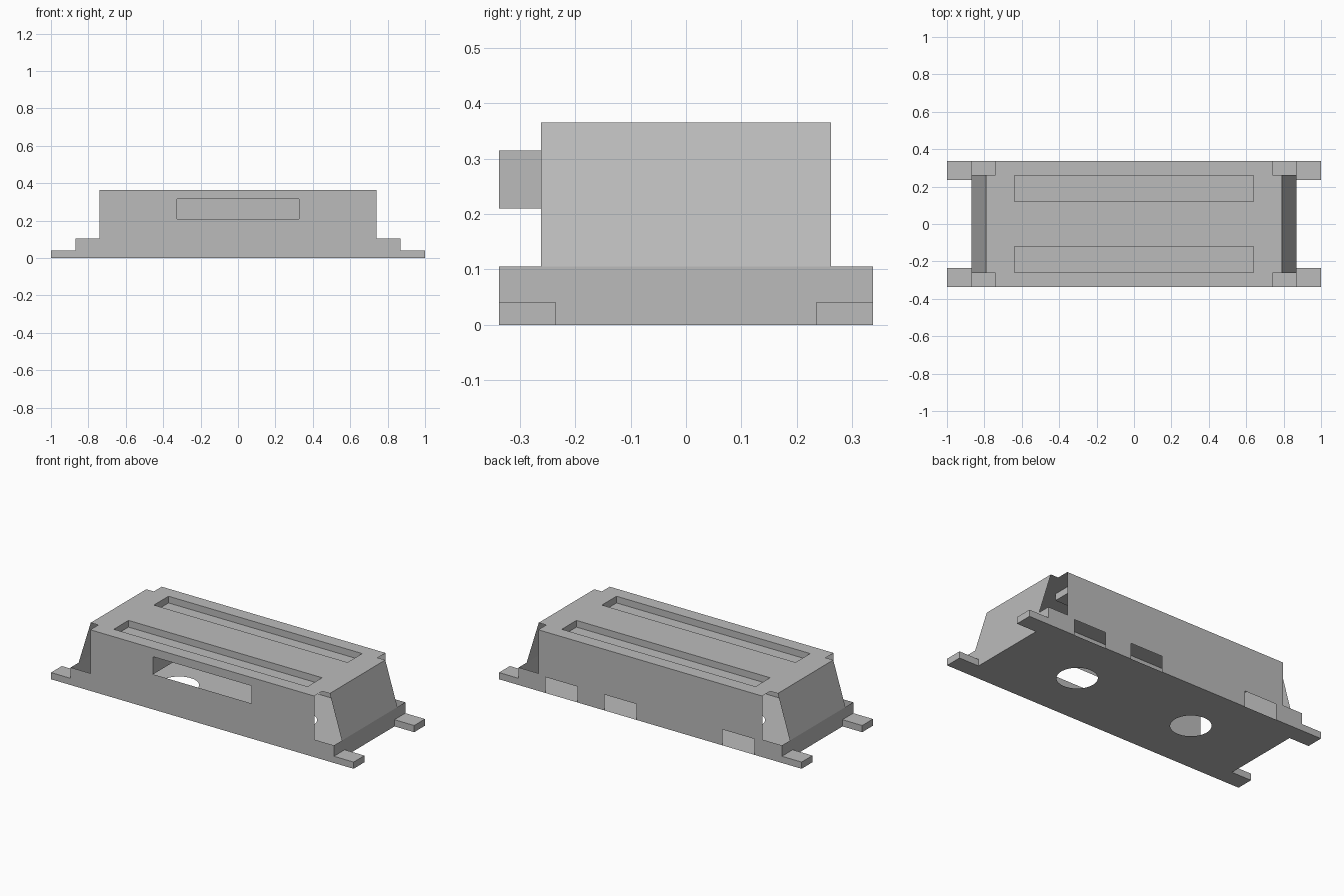
import bpy, bmesh, math
from mathutils import Vector

old = bpy.data.objects.get("Cube")
if old:
    bpy.data.objects.remove(old, do_unlink=True)

grey = bpy.data.materials.new("plain grey")
grey.use_nodes = True
COLOUR = (0.5, 0.5, 0.5, 1)
grey.diffuse_color = COLOUR
grey.node_tree.nodes["Principled BSDF"].inputs["Base Color"].default_value = COLOUR

# Main dimensions
END, SHOULDER, RIM = 0.87, 0.74, 0.79       # half lengths: base, side walls, top
DEPTH, PANEL = 0.337, 0.262                 # half depths: base, sloped ends
LOW, HIGH = 0.105, 0.365                    # heights: base edge, top
PAD_Y, PAD_H = 0.235, 0.04
SLOT_X, SLOT_LOW, SLOT_HIGH, SLOT_DEPTH = 0.325, 0.21, 0.315, 0.2
GROOVE_X, GROOVE_IN, GROOVE_OUT, GROOVE_DEPTH = 0.64, 0.12, 0.258, 0.04


def finish(name, bm):
    mesh = bpy.data.meshes.new(name)
    bm.to_mesh(mesh)
    bm.free()
    mesh.materials.append(grey)
    obj = bpy.data.objects.new(name, mesh)
    bpy.context.collection.objects.link(obj)
    return obj


def sheet(name, loops, place, normal):
    """Thin flat panel: first loop is the outline, the rest are openings."""
    bm = bmesh.new()
    edges = []
    for loop in loops:
        verts = [bm.verts.new(place(u, v)) for u, v in loop]
        edges += [bm.edges.new((a, b)) for a, b in zip(verts, verts[1:] + verts[:1])]
    bmesh.ops.triangle_fill(bm, use_beauty=True, edges=edges, normal=Vector(normal))
    for face in bm.faces:
        face.normal_update()
        if face.normal.dot(Vector(normal)) < 0:
            face.normal_flip()
    return finish(name, bm)


def rect(x0, x1, y0, y1):
    return [(x0, y0), (x1, y0), (x1, y1), (x0, y1)]


def circle(cx, cy, r, n=48):
    return [(cx + r * math.cos(math.tau * i / n), cy + r * math.sin(math.tau * i / n))
            for i in range(n)]


def box(name, lo, hi, drop=None):
    """Box between two corners; drop removes faces by a rule on the normal."""
    bm = bmesh.new()
    bmesh.ops.create_cube(bm, size=1)
    for v in bm.verts:
        v.co = [lo[i] + (v.co[i] + 0.5) * (hi[i] - lo[i]) for i in range(3)]
    bm.normal_update()
    if drop:
        gone = [f for f in bm.faces if drop(f.normal)]
        bmesh.ops.delete(bm, geom=gone, context='FACES')
    return finish(name, bm)


# Floor with two round openings
sheet("floor", [rect(-END, END, -DEPTH, DEPTH)] + [circle(s * 0.39, 0, 0.109) for s in (-1, 1)],
      lambda u, v: (u, v, 0), (0, 0, -1))

# Stepped front wall with one wide slot
upper = [(END, LOW), (SHOULDER, LOW), (SHOULDER, HIGH),
         (-SHOULDER, HIGH), (-SHOULDER, LOW), (-END, LOW)]
sheet("front_wall",
      [[(-END, 0), (END, 0)] + upper, rect(-SLOT_X, SLOT_X, SLOT_LOW, SLOT_HIGH)],
      lambda u, v: (u, -DEPTH, v), (0, -1, 0))

# Back wall with three cable openings along the bottom edge
bottom = [(-END, 0)]
for x0 in (-0.69, 0.09, 0.48):
    x1 = x0 + 0.212
    bottom += [(x0, 0), (x0, 0.095), (x1, 0.095), (x1, 0)]
sheet("back_wall", [bottom + [(END, 0)] + upper],
      lambda u, v: (u, DEPTH, v), (0, 1, 0))

# Top plate with notched corners and two long grooves
quarter = [(RIM, PANEL), (SHOULDER, PANEL), (SHOULDER, DEPTH)]
outline = (quarter + [(-x, y) for x, y in reversed(quarter)]
           + [(-x, -y) for x, y in quarter] + [(x, -y) for x, y in reversed(quarter)])
grooves = [(-GROOVE_OUT, -GROOVE_IN), (GROOVE_IN, GROOVE_OUT)]
sheet("top_plate", [outline] + [rect(-GROOVE_X, GROOVE_X, a, b) for a, b in grooves],
      lambda u, v: (u, v, HIGH), (0, 0, 1))
for label, (a, b) in zip(("front", "back"), grooves):
    tray = box(label + "_groove", (-GROOVE_X, a, HIGH - GROOVE_DEPTH), (GROOVE_X, b, HIGH),
               lambda n: n.z > 0.5)
    tray.data.flip_normals()

for side, s in (("left", 1), ("right", -1)):
    # Upright base strip and sloped panel closing each end
    sheet(side + "_end_base", [rect(-DEPTH, DEPTH, 0, LOW)],
          lambda u, v: (s * END, u, v), (s, 0, 0))
    slope = (END - RIM) / (HIGH - LOW)
    sheet(side + "_end_panel", [rect(-PANEL, PANEL, LOW, HIGH)],
          lambda u, v: (s * (END - (v - LOW) * slope), u, v), (s, 0, slope))
    # Cheek beside the front slot
    sheet(side + "_slot_cheek", [rect(-DEPTH, SLOT_DEPTH - DEPTH, SLOT_LOW, SLOT_HIGH)],
          lambda u, v: (s * SLOT_X, u, v), (s, 0, 0))
    # Mounting pads at the corners
    for label, t in (("front", -1), ("back", 1)):
        xs, ys = sorted((s * END, s)), sorted((t * PAD_Y, t * DEPTH))
        box(f"{label}_{side}_pad", (xs[0], ys[0], 0), (xs[1], ys[1], PAD_H),
            lambda n: n.x * s < -0.5)
